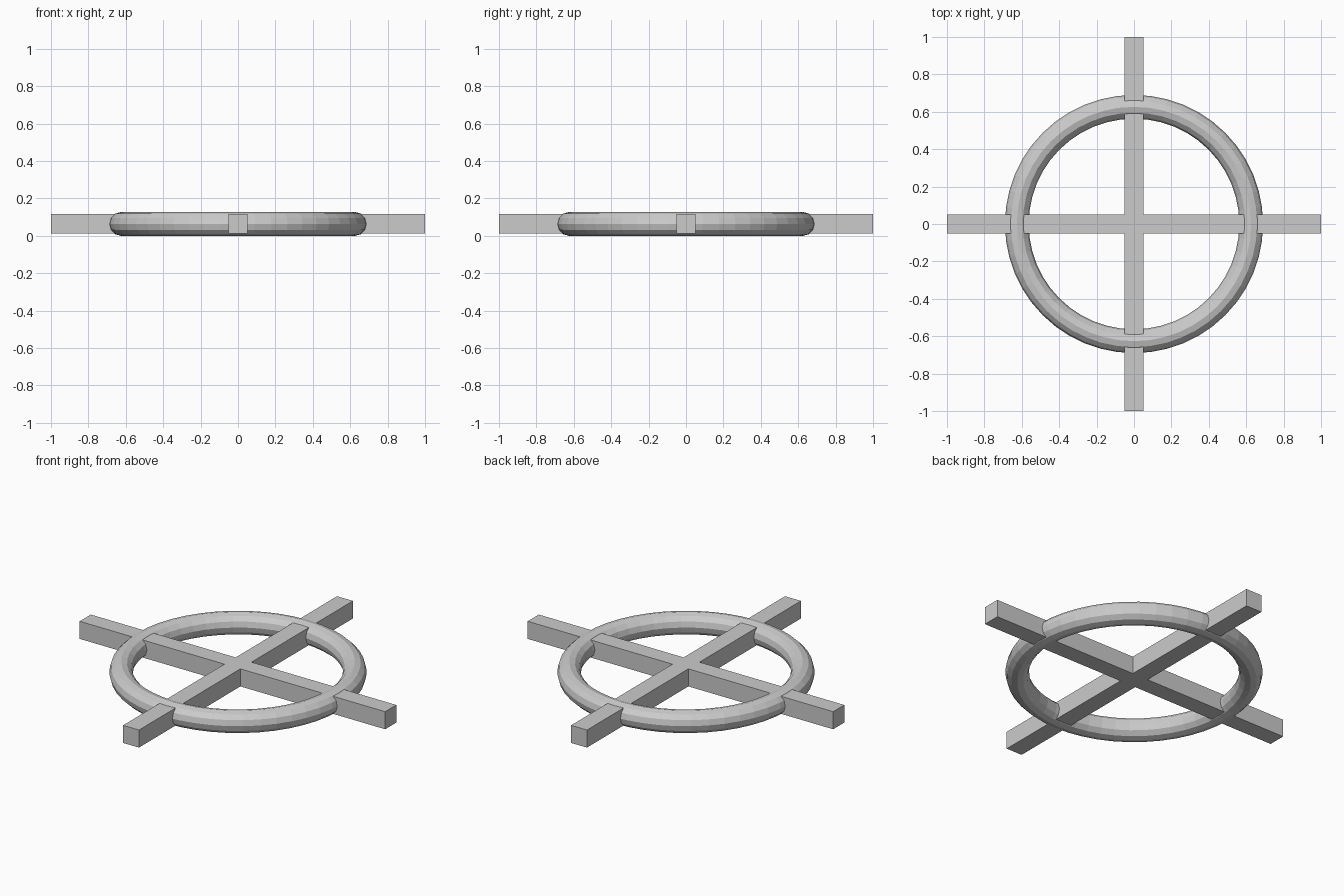
import bpy

if "Cube" in bpy.data.objects:
    bpy.data.objects.remove(bpy.data.objects["Cube"])

MID_Z = 0.0635   # shared mid height of ring and bars
BAR = 0.104      # square bar thickness


def bar(name, size):
    bpy.ops.mesh.primitive_cube_add(size=1, location=(0, 0, MID_Z))
    ob = bpy.context.object
    ob.name = name
    ob.scale = size
    bpy.ops.object.transform_apply(location=False, rotation=False, scale=True)
    return ob


# Two crossed square bars
bar("cross_bar_x", (2, BAR, BAR))
bar("cross_bar_y", (BAR, 2, BAR))

# Faceted ring threaded by the bars
bpy.ops.mesh.primitive_torus_add(location=(0, 0, MID_Z), major_radius=0.6265,
                                 minor_radius=0.0635, major_segments=48,
                                 minor_segments=12)
bpy.context.object.name = "ring"
bpy.ops.object.shade_flat()
